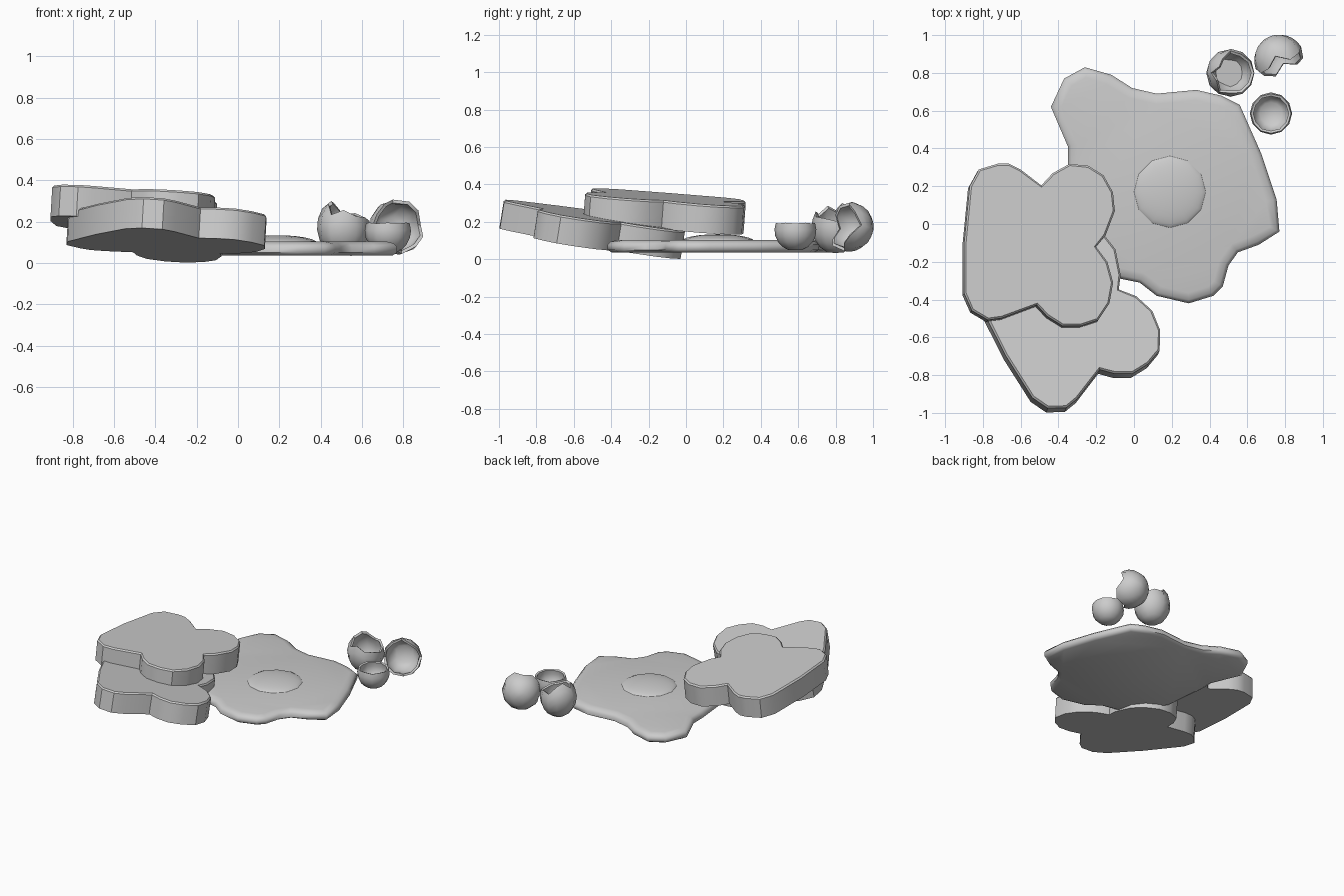
import bpy
import bmesh
import math
from mathutils import Vector

default_cube = bpy.data.objects.get("Cube")
if default_cube:
    bpy.data.objects.remove(default_cube, do_unlink=True)

# One shared material
grey = bpy.data.materials.new("plain grey")
grey.use_nodes = True
grey_colour = (0.6, 0.6, 0.6, 1)
grey.diffuse_color = grey_colour
grey.node_tree.nodes["Principled BSDF"].inputs["Base Color"].default_value = grey_colour


def finish(bm, name, smooth_angle):
    """Turn a bmesh into a shaded, coloured object."""
    bmesh.ops.recalc_face_normals(bm, faces=bm.faces[:])
    mesh = bpy.data.meshes.new(name)
    bm.to_mesh(mesh)
    bm.free()
    mesh.materials.append(grey)
    obj = bpy.data.objects.new(name, mesh)
    bpy.context.collection.objects.link(obj)
    bpy.ops.object.select_all(action='DESELECT')
    obj.select_set(True)
    bpy.context.view_layer.objects.active = obj
    bpy.ops.object.shade_smooth_by_angle(angle=math.radians(smooth_angle))
    return obj


def bridge(bm, lower, upper):
    """Join two closed rings of vertices with quads."""
    count = len(lower)
    for i in range(count):
        j = (i + 1) % count
        bm.faces.new((lower[i], lower[j], upper[j], upper[i]))


def inset_outline(outline, amount):
    """Move each point of a counter-clockwise outline inwards."""
    result = []
    for i, point in enumerate(outline):
        before = (point - outline[i - 1]).normalized()
        after = (outline[(i + 1) % len(outline)] - point).normalized()
        along = (before + after).normalized()
        result.append(point + Vector((-along.y, along.x)) * amount)
    return result


def slab(name, outline, rows, smooth_angle):
    """Loft an outline through rows of (inset, height) and cap both ends."""
    bm = bmesh.new()
    rings = []
    for inset, height in rows:
        ring = [bm.verts.new((p.x, p.y, height)) for p in inset_outline(outline, inset)]
        if rings:
            bridge(bm, rings[-1], ring)
        rings.append(ring)
    caps = [bm.faces.new(rings[0][::-1]), bm.faces.new(rings[-1])]
    bmesh.ops.triangulate(bm, faces=caps)
    return finish(bm, name, smooth_angle)


# Fried egg white
white_outline = [Vector(p) for p in (
    (-.26, .83), (-.37, .77), (-.44, .62), (-.35, .41), (-.35, .3), (-.32, 0),
    (-.18, -.28), (-.07, -.29), (.03, -.31), (.12, -.38), (.29, -.42), (.42, -.38),
    (.47, -.33), (.5, -.22), (.55, -.15), (.66, -.11), (.77, -.04), (.755, .13),
    (.675, .37), (.56, .63), (.46, .68), (.33, .71), (.12, .69), (-.01, .72), (-.12, .79))]
white_rows = ((.025, .036), (0, .05), (0, .078), (.018, .095), (.055, .103))
slab("egg_white", white_outline, white_rows, 60)

# Yolk: a flattened ball set into the white
bm = bmesh.new()
bmesh.ops.create_uvsphere(bm, u_segments=12, v_segments=12, radius=.195)
yolk = finish(bm, "egg_yolk", 60)
yolk.location = (.19, .17, .095)
yolk.scale.z = .2

# Bread slices: one outline, used twice, with its origin at a side notch
notch = Vector((-.2, -.12))
bread_outline = [Vector(p) - notch for p in (
    (-.72, .32), (-.82, .29), (-.87, .2), (-.9, -.1), (-.9, -.37), (-.86, -.46),
    (-.775, -.51), (-.7, -.5), (-.515, -.43), (-.46, -.49), (-.38, -.54), (-.28, -.54),
    (-.19, -.51), (-.13, -.42), (-.11, -.31), (-.14, -.2), (-.2, -.12), (-.15, -.06),
    (-.1, .07), (-.11, .17), (-.16, .26), (-.24, .31), (-.34, .32), (-.43, .27),
    (-.49, .205), (-.6, .29), (-.66, .32))]
bread_rows = ((0, -.153), (0, -.01), (.01, 0))


def bread_slice(name, location, turn, top_normal):
    obj = slab(name, bread_outline, bread_rows, 35)
    tilt = Vector((0, 0, 1)).rotation_difference(Vector(top_normal))
    spin = Vector((1, 0, 0)).rotation_difference(
        Vector((math.cos(turn), math.sin(turn), 0)))
    obj.rotation_mode = 'QUATERNION'
    obj.rotation_quaternion = tilt @ spin
    obj.location = location


bread_slice("upper_bread_slice", (-.2, -.12, .315), 0, (.06, .075, 1))
bread_slice("lower_bread_slice", (-.08, -.345, .197), math.radians(32), (.06, .16, 1))


def egg_shell(name, location, radius, stretch, opening, rim_heights):
    """Thin cup with one rim height per segment, opening along a direction."""
    bm = bmesh.new()
    count = len(rim_heights)
    steps = 6
    rings = []
    # The outer wall rises from the base to the rim, the inner wall returns
    outer = [(1, k / steps) for k in range(1, steps + 1)]
    inner = [(.88, k / steps) for k in range(steps, 1, -1)]
    for size, fraction in outer + inner:
        ring = []
        for i, rim in enumerate(rim_heights):
            around = math.tau * i / count
            polar = fraction * (math.pi / 2 + math.asin(rim))
            flat = radius * size * math.sin(polar)
            ring.append(bm.verts.new((
                flat * math.cos(around), flat * math.sin(around),
                -radius * size * stretch * math.cos(polar))))
        if rings:
            bridge(bm, rings[-1], ring)
        rings.append(ring)
    bm.faces.new(rings[0])
    bm.faces.new(rings[-1])
    obj = finish(bm, name, 50)
    obj.rotation_mode = 'QUATERNION'
    obj.rotation_quaternion = Vector((0, 0, 1)).rotation_difference(Vector(opening))
    obj.location = location


# Three broken shells beside the egg
even_rim = [.32, .36] * 6
tall_rim = [.2, .3, .45, .4, .75, .85, .6, .75, .4, .55, .35, .3]
torn_rim = [.25, -.1, .2, .35, 0, .3] * 2
egg_shell("small_shell", (.725, .585, .155), .112, 1, (0, 0, 1), even_rim)
egg_shell("cup_shell", (.51, .8, .175), .128, 1.15, (0, 0, 1), tall_rim)
egg_shell("tipped_shell", (.77, .868, .175), .135, 1, (.4, -.85, .2), torn_rim)
